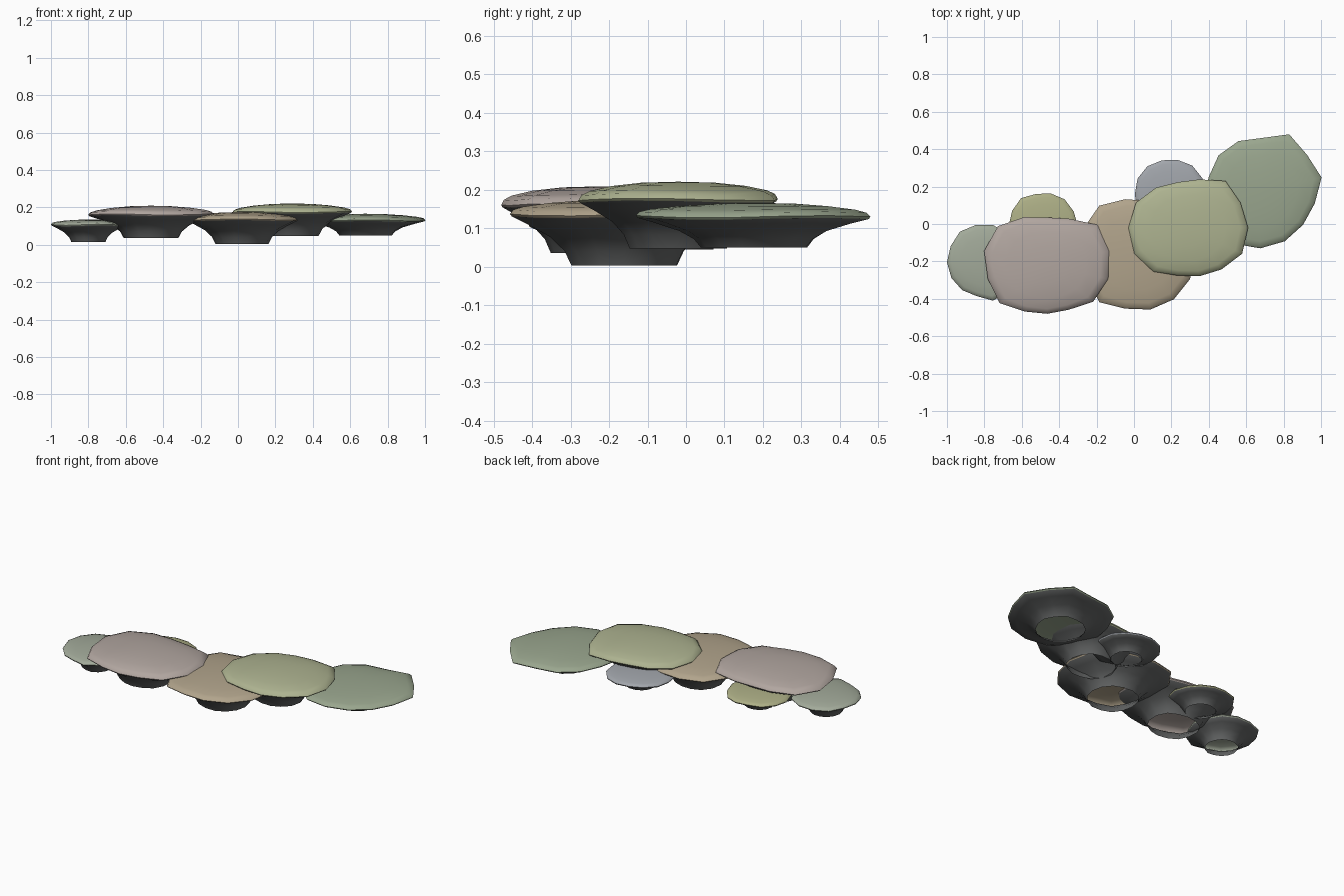
import bpy, bmesh, math

if "Cube" in bpy.data.objects:
    bpy.data.objects.remove(bpy.data.objects["Cube"])

SIDES = 14


def material(name, rgb):
    m = bpy.data.materials.new(name)
    m.diffuse_color = (*rgb, 1)
    m.use_nodes = True
    m.node_tree.nodes["Principled BSDF"].inputs["Base Color"].default_value = m.diffuse_color
    return m


DARK = material("underside_dark", (0.13, 0.135, 0.135))


def pad(name, rgb, centre, rim, dome, bottom, phase, radii):
    """Wavy shelf: domed cap, thin lip, and a flared hollow stalk open below."""
    cx, cy = centre
    lip = 0.006
    low = rim - lip
    # (radius factor, height, edge waviness) from the stalk foot to the cap
    profile = [
        (0.46, bottom, 0),
        (0.52, bottom + 0.3 * (low - bottom), 0),
        (0.64, bottom + 0.58 * (low - bottom), 0),
        (0.84, bottom + 0.84 * (low - bottom), 0.5),
        (0.985, low, 1),
        (1.0, rim, 1),
        (0.97, rim + 0.28 * dome, 1),
        (0.88, rim + 0.5 * dome, 0.6),
        (0.65, rim + 0.76 * dome, 0.2),
        (0.35, rim + 0.94 * dome, 0),
    ]
    bm = bmesh.new()
    rings = []
    mean = sum(radii) / len(radii)
    for f, z, wave in profile:
        ring = []
        for i in range(SIDES):
            a = math.radians(phase) + math.tau * i / SIDES
            r = radii[i % len(radii)]
            r = f * (mean + (r - mean) * max(f, 0.3))
            dz = 0.003 * wave * math.sin(3 * a + cx * 9)
            ring.append(bm.verts.new((cx + r * math.cos(a), cy + r * math.sin(a), z + dz)))
        rings.append(ring)
    for k in range(len(rings) - 1):
        for i in range(SIDES):
            j = (i + 1) % SIDES
            face = bm.faces.new((rings[k][i], rings[k][j], rings[k + 1][j], rings[k + 1][i]))
            face.material_index = 1 if k < 4 else 0
    tip = bm.verts.new((cx, cy, rim + dome))
    for i in range(SIDES):
        bm.faces.new((rings[-1][i], rings[-1][(i + 1) % SIDES], tip))
    me = bpy.data.meshes.new(name)
    bm.to_mesh(me)
    bm.free()
    me.materials.append(material(name + "_colour", rgb))
    me.materials.append(DARK)
    ob = bpy.data.objects.new(name, me)
    bpy.context.collection.objects.link(ob)
    bpy.ops.object.select_all(action='DESELECT')
    ob.select_set(True)
    bpy.context.view_layer.objects.active = ob
    bpy.ops.object.shade_smooth_by_angle(angle=math.radians(50))


# Large shelves
pad("pink_brown_pad", (0.44, 0.38, 0.35), (-0.465, -0.22), 0.162, 0.047, 0.035, 13,
    [.345, .345, .275, .255, .285, .335, .345, .325, .325, .275, .26, .265, .315, .335])
pad("tan_pad", (0.44, 0.37, 0.26), (0.02, -0.16), 0.135, 0.04, 0.003, 0,
    [.31, .31, .31, .29, .30, .33, .32, .30, .30, .33, .30, .305, .31, .31])
pad("yellow_green_pad", (0.42, 0.45, 0.28), (0.29, -0.02), 0.175, 0.046, 0.047, 0,
    [.32, .31, .32, .265, .25, .275, .31, .32, .32, .30, .262, .266, .285, .32])
pad("green_pad", (0.32, 0.38, 0.27), (0.68, 0.18), 0.13, 0.036, 0.05, 12,
    [.33, .31, .335, .28, .29, .295, .29, .31, .31, .32, .31, .30, .29, .295])

# Small shelves tucked beside and beneath the large ones
pad("grey_green_pad", (0.36, 0.40, 0.32), (-0.80, -0.205), 0.107, 0.028, 0.016, 0,
    [.20, .19, .20, .205, .205, .21, .20, .20, .195, .19, .185, .21, .20, .19])
pad("olive_pad", (0.42, 0.43, 0.24), (-0.485, -0.01), 0.11, 0.025, 0.045, 0,
    [.185, .18, .182, .178, .175, .19, .185])
pad("blue_grey_pad", (0.36, 0.38, 0.41), (0.19, 0.16), 0.112, 0.025, 0.05, 0,
    [.185, .195, .195, .188, .185, .19, .19])
